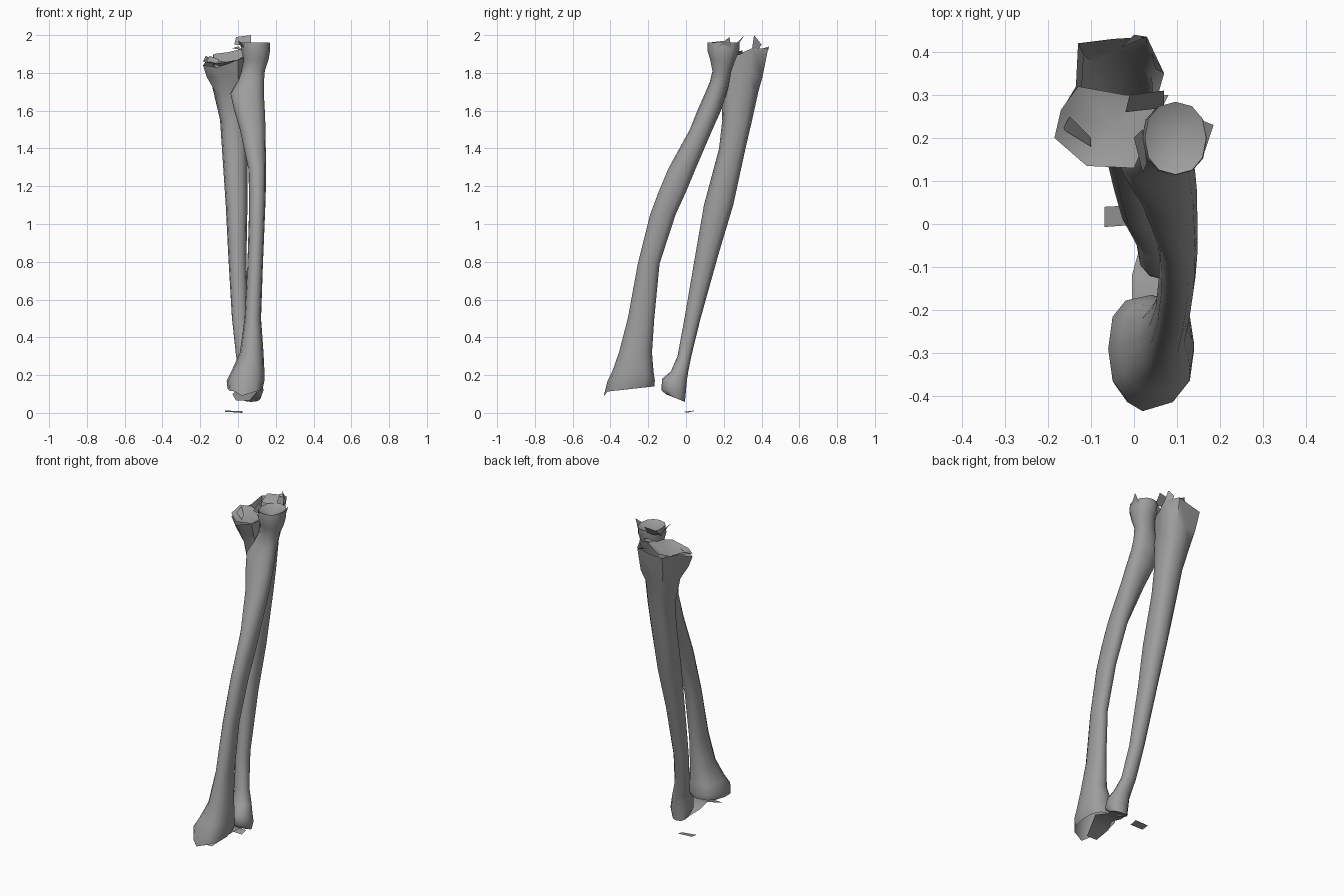
import bpy, bmesh
from math import cos, sin, tau, radians, copysign

N = 12
bone = bpy.data.materials.new("bone_grey")
bone.diffuse_color = (.34, .34, .34, 1)


def finish(bm, name):
    bmesh.ops.recalc_face_normals(bm, faces=bm.faces)
    me = bpy.data.meshes.new(name)
    bm.to_mesh(me)
    bm.free()
    me.materials.append(bone)
    ob = bpy.data.objects.new(name, me)
    bpy.context.collection.objects.link(ob)
    bpy.ops.object.select_all(action='DESELECT')
    ob.select_set(True)
    bpy.context.view_layer.objects.active = ob
    bpy.ops.object.shade_smooth_by_angle(angle=radians(55))
    return ob


def ring(z, x0, x1, y0, y1, e=.9):
    """Horizontal superellipse; smaller e is boxier."""
    cx, cy, rx, ry = (x0 + x1) / 2, (y0 + y1) / 2, (x1 - x0) / 2, (y1 - y0) / 2
    p = lambda v: copysign(abs(v) ** e, v)
    return [(cx + rx * p(cos(tau * i / N)), cy + ry * p(sin(tau * i / N)), z) for i in range(N)]


def loft(name, rings, bottom=None, top=None):
    """Skin a stack of rings; bottom/top give an optional fan-cap centre."""
    bm = bmesh.new()
    vs = [[bm.verts.new(p) for p in r] for r in rings]
    for a, b in zip(vs, vs[1:]):
        for i in range(N):
            j = (i + 1) % N
            bm.faces.new((a[i], a[j], b[j], b[i]))
    for centre, r in ((bottom, vs[-1]), (top, vs[0])):
        if centre:
            c = bm.verts.new(centre)
            for i in range(N):
                bm.faces.new((r[i], r[(i + 1) % N], c))
    return finish(bm, name)


def fan(name, centre, pts):
    bm = bmesh.new()
    c = bm.verts.new(centre)
    vs = [bm.verts.new(p) for p in pts]
    for i in range(len(vs)):
        bm.faces.new((vs[i], vs[(i + 1) % len(vs)], c))
    return finish(bm, name)


def flake(name, pts):
    bm = bmesh.new()
    bm.faces.new([bm.verts.new(p) for p in pts])
    return finish(bm, name)


# Radius: collared head, bowed shaft, flared lower end (z, x range, y range)
radius = [ring(*r) for r in (
    (1.96, .025, .168, .115, .284), (1.92, .018, .17, .113, .282),
    (1.87, .03, .162, .128, .262), (1.81, .02, .142, .14, .24),
    (1.75, -.005, .137, .125, .23), (1.69, -.04, .137, .10, .215),
    (1.60, -.02, .142, .06, .185), (1.50, .01, .146, .02, .14),
    (1.29, .055, .148, -.095, .05), (1.17, .058, .147, -.145, 0),
    (1.05, .058, .143, -.19, -.055),
    (.79, .05, .132, -.255, -.14), (.50, .035, .122, -.308, -.168),
    (.32, .01, .135, -.355, -.18), (.22, -.035, .14, -.39, -.172, .8),
    (.17, -.06, .14, -.415, -.165, .75))]
# lower rim slopes down to a point at the front
rim = ring(.13, -.055, .13, -.428, -.168, .8)
radius.append([(x, y, .14 + .11 * (y + .17)) for x, y, z in rim])
radius[-1][9] = (.02, -.435, .09)
loft("radius_bone", radius, top=(.09, .2, 1.92))

# Ulna: wide open jagged upper rim, slim shaft, small knob below
rim = [(.05, .28, 1.9), (.07, .35, 1.93), (.03, .435, 1.93), (-.05, .43, 1.91),
       (-.13, .42, 1.9), (-.135, .32, 1.88), (-.165, .27, 1.87), (-.185, .2, 1.84),
       (-.11, .135, 1.83), (-.05, .135, 1.85), (0, .13, 1.87), (.03, .2, 1.88)]
mid = [(x * .9, .27 + (y - .27) * .82, 1.78) for x, y, z in rim]
ulna = [rim, mid] + [ring(*r) for r in (
    (1.70, -.13, .05, .185, .383, .78),
    (1.55, -.095, .05, .192, .35, .8), (1.40, -.085, .05, .175, .315, .8),
    (1.10, -.065, .05, .095, .25, .85), (.84, -.052, .045, .05, .172),
    (.50, -.032, .05, -.008, .077), (.30, -.01, .075, -.045, .028),
    (.22, .005, .105, -.08, .012), (.18, .008, .122, -.127, .006),
    (.12, .01, .135, -.13, 0))]
ulna.append([(x, y, .08 - .4 * (y + .06)) for x, y, z in ring(0, .02, .12, -.105, -.006)])
loft("ulna_bone", ulna, bottom=(.07, -.055, .085))

# Joint socket sheet on the front of the ulna top
fan("ulna_socket", (-.05, .23, 1.82),
    [(-.13, .32, 1.87), (-.17, .265, 1.89), (-.185, .2, 1.86), (-.11, .135, 1.85),
     (0, .13, 1.87), (.03, .2, 1.89), (.08, .3, 1.92), (-.02, .3, 1.85)])

# Broken flakes around the upper rims
flake("ulna_flake_back", [(.07, .35, 1.93), (.05, .36, 2.0), (.04, .40, 1.95), (.05, .36, 1.89)])
flake("ulna_flake_rear", [(.03, .435, 1.92), (.0, .44, 1.94), (-.03, .41, 1.93)])
flake("ulna_flake_inner", [(-.02, .26, 1.95), (-.01, .30, 1.99), (.07, .31, 2.0), (.07, .27, 1.94)])
flake("ulna_flake_side", [(-.165, .22, 1.86), (-.15, .25, 1.89), (-.10, .2, 1.87), (-.10, .18, 1.85)])
flake("radius_flake_side", [(.165, .17, 1.94), (.185, .23, 1.99), (.16, .24, 1.93)])
flake("radius_flake_front", [(.03, .14, 1.94), (.02, .12, 1.96), (0, .2, 1.97), (.02, .22, 1.93)])

# Thin arched wrist sheet between the two lower ends
bm = bmesh.new()
rows = [[bm.verts.new((x + o, y, z)) for o in (0, w)] for x, w, y, z in
        ((-.01, .07, -.34, .065), (-.03, .12, -.26, .1), (-.005, .12, -.2, .12),
         (-.005, .1, -.12, .1), (.02, .08, -.03, .08))]
for a, b in zip(rows, rows[1:]):
    bm.faces.new((a[0], a[1], b[1], b[0]))
finish(bm, "wrist_sheet")

# Loose flat flake on the floor
flake("floor_flake", [(-.068, -.007, .006), (.025, .0, .0), (.025, .045, .01), (-.068, .04, .012)])
